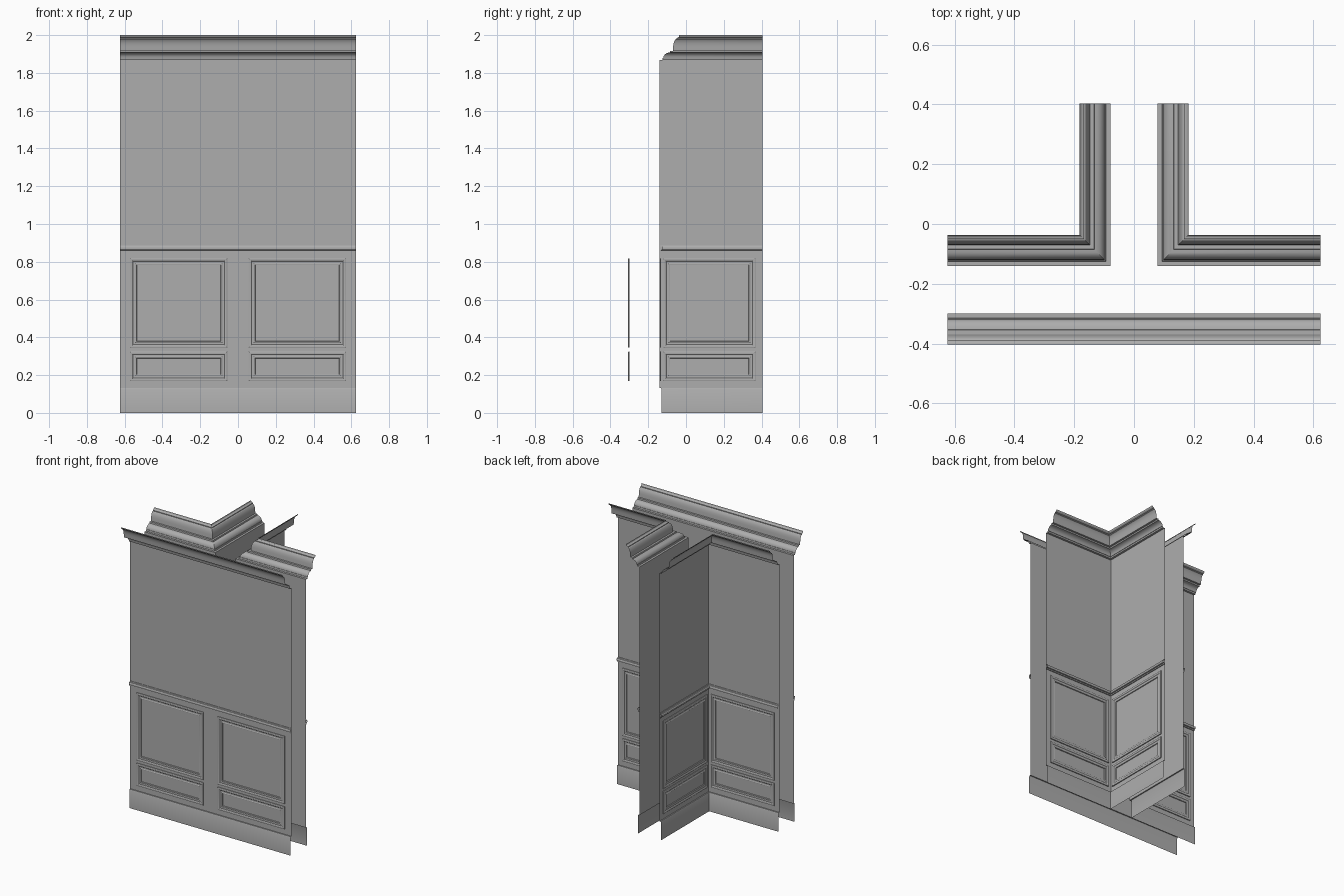
import bpy
import math
from mathutils import Vector

cube = bpy.data.objects.get("Cube")
if cube:
    bpy.data.objects.remove(cube, do_unlink=True)

# One flat grey for everything
grey = bpy.data.materials.new("plain_grey")
grey.use_nodes = True
COLOUR = (0.42, 0.42, 0.42, 1.0)
grey.diffuse_color = COLOUR
grey.node_tree.nodes["Principled BSDF"].inputs["Base Color"].default_value = COLOUR

UP = Vector((0, 0, 1))


def add_object(name, verts, faces):
    mesh = bpy.data.meshes.new(name)
    mesh.from_pydata(verts, [], faces)
    mesh.materials.append(grey)
    obj = bpy.data.objects.new(name, mesh)
    bpy.context.collection.objects.link(obj)
    bpy.ops.object.select_all(action='DESELECT')
    obj.select_set(True)
    bpy.context.view_layer.objects.active = obj
    bpy.ops.object.shade_smooth_by_angle(angle=math.radians(25))
    return obj


def arc(cx, cz, rx, rz, start, end, steps=5):
    """Points of an elliptical arc in (depth, height)."""
    angles = [math.radians(start + (end - start) * i / steps) for i in range(steps + 1)]
    return [(cx + rx * math.cos(a), cz + rz * math.sin(a)) for a in angles]


def facing(a, b):
    """Direction to the left of travel, where the mouldings project."""
    return UP.cross((b - a).normalized())


def sweep(name, path, profile):
    """Sweep an open (depth, height) profile along a path with mitred corners."""
    normals = [facing(a, b) for a, b in zip(path, path[1:])]
    offsets = [normals[0]]
    offsets += [m + n for m, n in zip(normals, normals[1:])]
    offsets.append(normals[-1])
    verts = [p + o * d + UP * z for p, o in zip(path, offsets) for d, z in profile]
    n = len(profile)
    faces = []
    for i in range(len(path) - 1):
        for j in range(n - 1):
            a, b = i * n + j, (i + 1) * n + j
            faces.append((a, a + 1, b + 1, b))
    add_object(name, verts, faces)


def panel_frame(name, a, b, u0, u1, z0, z1):
    """Moulded rectangular frame lying on the wall between points a and b."""
    along, out = (b - a).normalized(), facing(a, b)
    verts, faces = [], []
    for inset, height in FRAME:
        l, r, lo, hi = u0 + inset, u1 - inset, z0 + inset, z1 - inset
        for u, z in ((l, lo), (r, lo), (r, hi), (l, hi)):
            verts.append(a + along * u + UP * z + out * height)
    for ring in range(len(FRAME) - 1):
        for k in range(4):
            o, p = ring * 4 + k, ring * 4 + (k + 1) % 4
            faces.append((o, o + 4, p + 4, p))
    add_object(name, verts, faces)


# Moulding profiles as (depth, height)
BASE = [(0.011, 0), (0.011, 0.124), (0.008, 0.131), (0, 0.131)]
WALL = [(0, 0.131), (0, 1.868)]
RAIL = ([(0, 0.852), (0.006, 0.852), (0.006, 0.860)]
        + arc(0.006, 0.871, 0.010, 0.011, -90, 90)
        + [(0.004, 0.886), (0, 0.886)])
CORNICE = ([(0, 1.868), (0.015, 1.868), (0.017, 1.878)]
           + arc(0.054, 1.878, 0.034, 0.030, 180, 90)
           + [(0.056, 1.917), (0.070, 1.917)]
           + arc(0.090, 1.925, 0.019, 0.055, 180, 90)
           + [(0.090, 1.985)]
           + arc(0.090, 1.996, 0.013, 0.011, -90, 0, 4)
           + [(0.104, 2.0)])
# Panel frame section as (inset, height)
FRAME = [(0, 0), (0, 0.006), (0.004, 0.008), (0.012, 0.007), (0.016, 0.004),
         (0.026, 0.004), (0.030, 0.006), (0.034, 0.005), (0.036, 0)]

HALF, BACK = 0.625, 0.404
CORNER_X, CORNER_Y, FRONT_Y = 0.078, -0.140, -0.299

# Straight run and the two mirrored inside corners
straight = [Vector((HALF, FRONT_Y, 0)), Vector((-HALF, FRONT_Y, 0))]
left_corner = [Vector((CORNER_X, BACK, 0)), Vector((CORNER_X, CORNER_Y, 0)),
               Vector((HALF, CORNER_Y, 0))]
right_corner = [Vector((-p.x, p.y, 0)) for p in reversed(left_corner)]
sections = {"straight": straight, "left_corner": left_corner, "right_corner": right_corner}

for section, path in sections.items():
    for part, profile in (("baseboard", BASE), ("wall", WALL),
                          ("chair_rail", RAIL), ("cornice", CORNICE)):
        sweep(section + "_" + part, path, profile)

# Panel frames: two bays on the straight run, one on each corner leg
bays = [("straight_left", straight[0], straight[1], 0.053, 0.569),
        ("straight_right", straight[0], straight[1], 0.681, 1.197)]
for section, path in (("left_corner", left_corner), ("right_corner", right_corner)):
    for i, (a, b) in enumerate(zip(path, path[1:])):
        length = (b - a).length
        near, far = 0.020, 0.036
        # The wider margin is at the free end of each leg
        start, end = (far, near) if i == 0 else (near, far)
        bays.append((section + "_leg_" + "ab"[i], a, b, start, length - end))

for name, a, b, u0, u1 in bays:
    panel_frame(name + "_upper_frame", a, b, u0, u1, 0.345, 0.818)
    panel_frame(name + "_lower_frame", a, b, u0, u1, 0.168, 0.325)
